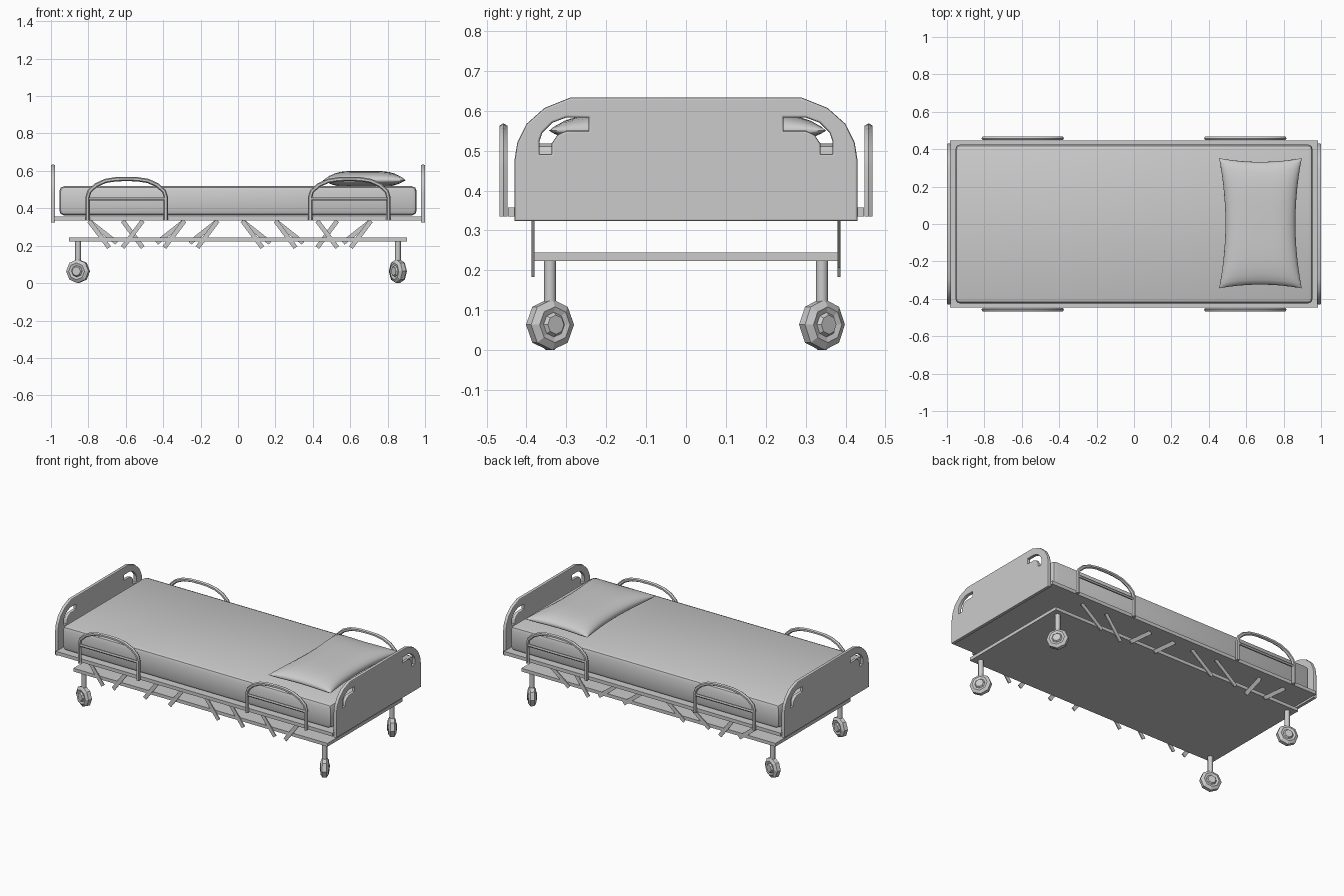
import bpy, bmesh, math
from mathutils import Matrix, Vector

if "Cube" in bpy.data.objects:
    bpy.data.objects.remove(bpy.data.objects["Cube"])


def mesh_object(name, bm, smooth=None):
    bmesh.ops.recalc_face_normals(bm, faces=bm.faces)
    me = bpy.data.meshes.new(name)
    bm.to_mesh(me)
    bm.free()
    ob = bpy.data.objects.new(name, me)
    bpy.context.collection.objects.link(ob)
    if smooth:
        finish(ob, smooth)
    return ob


def finish(ob, angle=None, convert=False):
    bpy.ops.object.select_all(action='DESELECT')
    ob.select_set(True)
    bpy.context.view_layer.objects.active = ob
    if convert:
        bpy.ops.object.convert(target='MESH')
    if angle:
        bpy.ops.object.shade_smooth_by_angle(angle=math.radians(angle))


def box(name, centre, size, tilt=0, bevel=0, segs=2):
    bm = bmesh.new()
    bmesh.ops.create_cube(bm, size=1)
    bmesh.ops.scale(bm, vec=size, verts=bm.verts)
    if bevel:
        bmesh.ops.bevel(bm, geom=bm.edges[:], offset=bevel, segments=segs,
                        profile=0.5, affect='EDGES')
    bmesh.ops.transform(bm, matrix=Matrix.Translation(centre) @ Matrix.Rotation(tilt, 4, 'Y'),
                        verts=bm.verts)
    return mesh_object(name, bm, 40 if bevel else None)


def curve(name, splines, cyclic, dims, **settings):
    cu = bpy.data.curves.new(name, 'CURVE')
    cu.dimensions = dims
    for k, v in settings.items():
        setattr(cu, k, v)
    for pts in splines:
        sp = cu.splines.new('POLY')
        sp.points.add(len(pts) - 1)
        for p, co in zip(sp.points, pts):
            p.co = (*co, 1)
        sp.use_cyclic_u = cyclic
    ob = bpy.data.objects.new(name, cu)
    bpy.context.collection.objects.link(ob)
    return ob


# Deck, mattress and lower base plate
box("deck", (0, 0, 0.346), (1.965, 0.892, 0.022))
box("mattress", (0, 0, 0.44), (1.91, 0.85, 0.156), bevel=0.025)
box("base_plate", (0, 0, 0.234), (1.805, 0.762, 0.021))

# End boards with curved hand slots
half = [(0.43, 0.323), (0.43, 0.477), (0.423, 0.52), (0.40, 0.567), (0.355, 0.607), (0.29, 0.633)]
slot = [(0.245, 0.583), (0.30, 0.583), (0.335, 0.57), (0.36, 0.545), (0.367, 0.525), (0.367, 0.492),
        (0.337, 0.492), (0.337, 0.518), (0.322, 0.54), (0.30, 0.55), (0.245, 0.55)]
outline = half + [(-y, z) for y, z in reversed(half)]
loops = [[(y, z, 0) for y, z in l] for l in (outline, slot, [(-y, z) for y, z in slot])]
for name, x in (("foot_board", -0.989), ("head_board", 0.989)):
    ob = curve(name, loops, True, '2D', fill_mode='BOTH', extrude=0.006,
               bevel_depth=0.005, bevel_resolution=1, offset=-0.005)
    ob.matrix_world = Matrix(((0, 0, 1, x), (1, 0, 0, 0), (0, 1, 0, 0), (0, 0, 0, 1)))
    finish(ob, 40, True)

# Arched side rails with one cross bar
arch = [(-0.209, 0.335), (-0.209, 0.46), (-0.2, 0.49), (-0.165, 0.523), (-0.115, 0.546), (-0.06, 0.555), (0, 0.557)]
arch += [(-x, z) for x, z in reversed(arch[:-1])]
for sy in (-1, 1):
    for cx in (-0.595, 0.595):
        y = sy * 0.458
        rail = curve("side_rail", [[(cx + x, y, z) for x, z in arch]], False, '3D',
                     bevel_depth=0.0115, bevel_resolution=1, use_fill_caps=True)
        finish(rail, 50, True)
        bar = curve("rail_bar", [[(cx - 0.209, y, 0.45), (cx + 0.209, y, 0.45)]], False, '3D',
                    bevel_depth=0.009, bevel_resolution=1)
        finish(bar, 50, True)

# Flat slanted braces: centre, lean on front, lean on back (1 leans down to the right)
braces = [(-0.70, 1, 1), (-0.52, -1, 1), (-0.297, -1, -1), (-0.12, -1, -1)]
for bx, front, back in braces:
    for mirror in (-1, 1):
        for y, lean in ((-0.3835, front), (0.3835, back)):
            steep = front != back or y < 0
            dx, low = (0.107, 0.19) if steep else (0.15, 0.215)
            dz = 0.333 - low
            off = 0 if steep else lean * 0.02
            x = -0.043 - mirror * (bx + off)
            tilt = -mirror * lean * math.atan2(dz, dx)
            box("brace", (x, y, (0.333 + low) / 2), (math.hypot(dx, dz), 0.007, 0.024), tilt)

# Pillow with pulled-out corners
N = 16
bm = bmesh.new()
grid = {}
for side in (1, -1):
    for i in range(N + 1):
        for j in range(N + 1):
            u, v = (-math.cos(math.pi * k / N) for k in (i, j))
            edge = i in (0, N) or j in (0, N)
            if edge and side < 0:
                grid[side, i, j] = grid[1, i, j]
                continue
            t = ((1 - u ** 4) * (1 - v ** 4)) ** 0.5
            x = 0.676 + u * (0.187 + 0.034 * v * v)
            y = 0.004 + v * (0.328 + 0.02 * u * u)
            z = 0.55 + t * (0.05 if side > 0 else -0.038)
            grid[side, i, j] = bm.verts.new((x, y, z))
    for i in range(N):
        for j in range(N):
            bm.faces.new([grid[side, i + a, j + b] for a, b in ((0, 0), (1, 0), (1, 1), (0, 1))])
mesh_object("pillow", bm, 80)

# Casters: post and eight-sided wheel swivelled about z
profile = [(0.028, 0.024), (0.019, 0.031), (0.023, 0.045), (0.012, 0.0635)]
profile += [(-h, r) for h, r in reversed(profile)]
for x, y, swivel in ((-0.855, -0.341, 70), (-0.855, 0.341, 70), (0.855, -0.341, 32), (0.855, 0.341, 38)):
    bm = bmesh.new()
    bmesh.ops.create_cone(bm, cap_ends=True, segments=8, radius1=0.0155, radius2=0.0155, depth=0.125,
                          matrix=Matrix.Translation((x, y, 0.1655)))
    mesh_object("caster_post", bm, 50)
    bm = bmesh.new()
    rings = [[bm.verts.new((h, r * math.cos(k * math.pi / 4), r * math.sin(k * math.pi / 4)))
              for k in range(8)] for h, r in profile]
    for a, b in zip(rings, rings[1:]):
        for k in range(8):
            bm.faces.new((a[k], a[(k + 1) % 8], b[(k + 1) % 8], b[k]))
    bm.faces.new(rings[0])
    bm.faces.new(rings[-1])
    bmesh.ops.transform(bm, verts=bm.verts, matrix=Matrix.Translation((x, y, 0.0635))
                        @ Matrix.Rotation(math.radians(swivel), 4, 'Z'))
    mesh_object("caster_wheel", bm)
